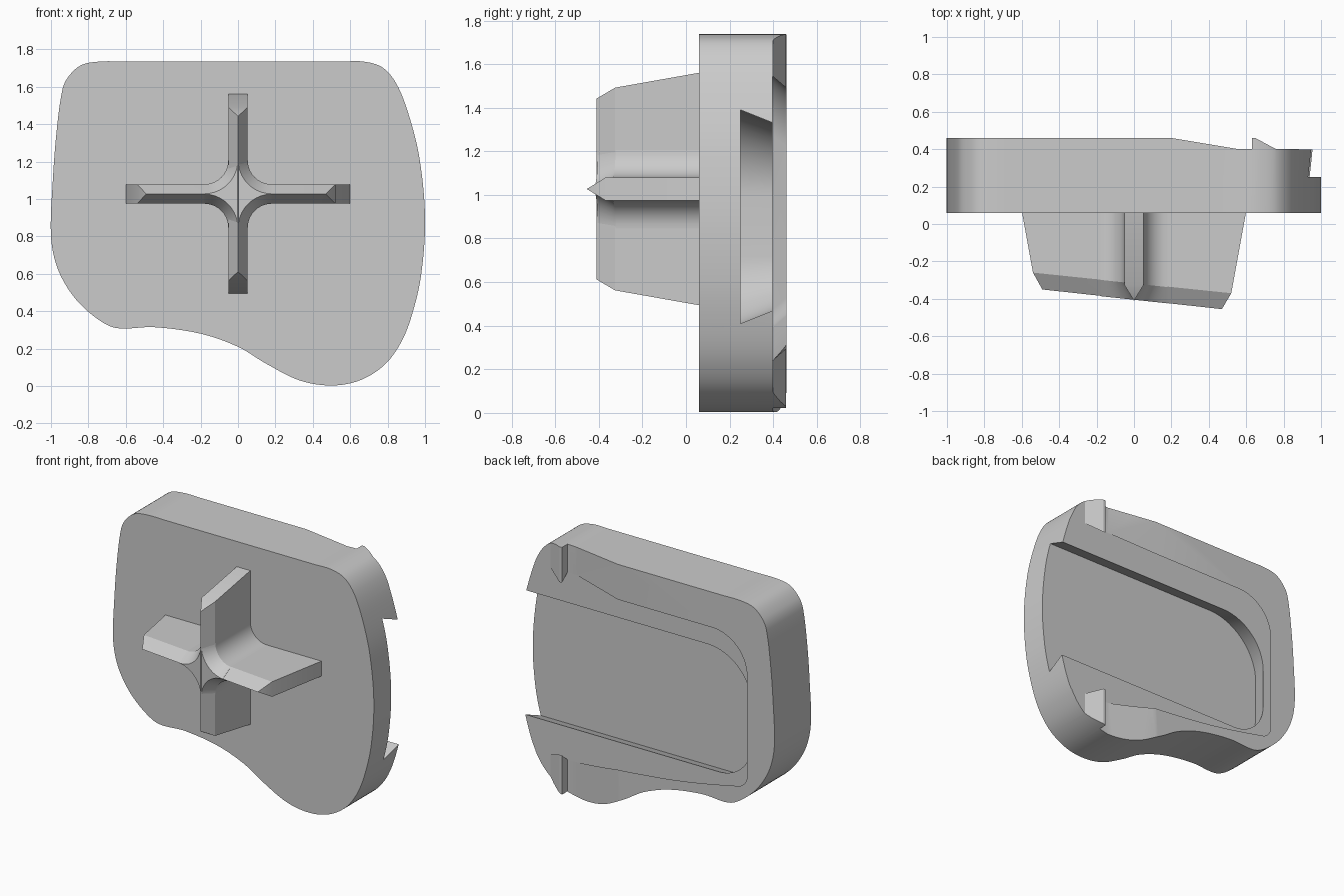
import bpy, bmesh, math
from mathutils import Vector

cube = bpy.data.objects.get("Cube")
if cube:
    bpy.data.objects.remove(cube, do_unlink=True)


def make_object(name, bm):
    bmesh.ops.remove_doubles(bm, verts=bm.verts, dist=0.0005)
    bmesh.ops.recalc_face_normals(bm, faces=bm.faces)
    mesh = bpy.data.meshes.new(name)
    bm.to_mesh(mesh)
    bm.free()
    obj = bpy.data.objects.new(name, mesh)
    bpy.context.collection.objects.link(obj)
    return obj


def loft(name, ring_a, ring_b):
    """Closed solid between two rings of 3D points."""
    bm = bmesh.new()
    a = [bm.verts.new(p) for p in ring_a]
    b = [bm.verts.new(p) for p in ring_b]
    n = len(a)
    for i in range(n):
        j = (i + 1) % n
        bm.faces.new((a[i], a[j], b[j], b[i]))
    bm.faces.new(a)
    bm.faces.new(b[::-1])
    return make_object(name, bm)


def at_depth(ring, y):
    return [(x, y, z) for x, z in ring]


def smooth_loop(points, steps=6):
    """Closed Catmull-Rom curve through the points."""
    pts = [Vector(p) for p in points]
    n, out = len(pts), []
    for i in range(n):
        p0, p1, p2, p3 = (pts[(i + k) % n] for k in (-1, 0, 1, 2))
        size = (p2 - p1).length
        m1 = (p2 - p0) * size / ((p1 - p0).length + size)
        m2 = (p3 - p1) * size / ((p3 - p2).length + size)
        for s in range(steps):
            t = s / steps
            u = 1 - t
            out.append(p1 * (1 + 2 * t) * u * u + m1 * t * u * u
                       + p2 * t * t * (3 - 2 * t) - m2 * t * t * u)
    return out


def rounded(corners, steps=14):
    """Polygon of (x, z, cut) corners, each rounded over its cut length."""
    out, n = [], len(corners)
    for i, (x, z, cut) in enumerate(corners):
        c = Vector((x, z))
        if not cut:
            out.append(c)
            continue
        d0 = (Vector(corners[i - 1][:2]) - c).normalized()
        d1 = (Vector(corners[(i + 1) % n][:2]) - c).normalized()
        w = math.sin(d0.angle(d1) / 2)
        for s in range(steps + 1):
            t = s / steps
            b0, b1, b2 = (1 - t) ** 2, 2 * w * t * (1 - t), t * t
            out.append(((c + d0 * cut) * b0 + c * b1 + (c + d1 * cut) * b2)
                       / (b0 + b1 + b2))
    return out


def subtract(target, cutter):
    mod = target.modifiers.new(cutter.name, 'BOOLEAN')
    mod.operation = 'DIFFERENCE'
    mod.solver = 'EXACT'
    mod.object = cutter
    bpy.context.view_layer.objects.active = target
    bpy.ops.object.modifier_apply(modifier=mod.name)
    bpy.data.objects.remove(cutter, do_unlink=True)


# Plate with an asymmetric outline
outline = smooth_loop([
    (-.74, 1.735), (-.6, 1.735), (.55, 1.735), (.67, 1.735), (.77, 1.705),
    (.845, 1.62), (.91, 1.46), (.97, 1.22), (1, .9), (.98, .6), (.93, .38),
    (.87, .23), (.78, .11), (.65, .03), (.5, .003), (.33, .03), (.15, .12),
    (0, .21), (-.2, .28), (-.45, .315), (-.65, .31), (-.76, .365),
    (-.88, .48), (-.965, .63), (-1, .8), (-.99, 1.1), (-.97, 1.36),
    (-.94, 1.58), (-.91, 1.65), (-.84, 1.715)])
plate = loft("plate", at_depth(outline, .06), at_depth(outline, .46))

# Rim ramps down towards the open side, leaving a ratchet tooth
ramp = [(.14, .47), (.56, .40), (.63, .40), (.63, .459), (.65, .459),
        (.76, .40), (1.2, .40), (1.2, .6), (.14, .6)]
subtract(plate, loft("ramp_cutter", [(x, y, -.2) for x, y in ramp],
                     [(x, y, 2) for x, y in ramp]))


# Undercut shelf inside the rim
def shelf(grow):
    left, top = -.79 - grow, 1.49 + grow
    return rounded([(1.3, top, 0), (left, top, .27), (left, .46 - grow, .07),
                    (-.3, .36 - grow, .25), (.3, .30 - grow, .25),
                    (1.3, .29 - grow, 0)])


subtract(plate, loft("shelf_cutter", at_depth(shelf(.055), .397),
                     at_depth(shelf(-.012), .475)))


# Dovetail channel, open on one side
def channel(grow):
    left, low, high = -.78 - grow, .47 - grow, 1.33 + grow
    return rounded([(1.3, high, 0), (left, high, .34 + grow),
                    (left, low, .25 + grow), (1.3, low, 0)])


subtract(plate, loft("channel_cutter", at_depth(channel(.06), .25),
                     at_depth(channel(-.004), .41)))

# Crossed keel fins with pointed edges
MID = 1.027
HALF = .052


def fin(name, base, shoulder, ridge, upright):
    """Each argument holds two (distance along fin, y) ends."""
    def place(along, y, across):
        if upright:
            return (across, y, MID + along)
        return (along, y, MID + across)

    bm = bmesh.new()
    for ends, half in ((base, HALF), (shoulder, HALF), (ridge, 0)):
        for along, y in ends:
            for side in (-half, half) if half else (0,):
                bm.verts.new(place(along, y, side))
    bmesh.ops.convex_hull(bm, input=bm.verts)
    bmesh.ops.dissolve_limit(bm, angle_limit=.02, verts=bm.verts, edges=bm.edges)
    return make_object(name, bm)


parts = [plate]
parts.append(fin("horizontal_fin", ((-.6, .07), (.6, .07)),
                 ((-.54, -.26), (.52, -.37)),
                 ((-.49, -.35), (.47, -.455)), False))
parts.append(fin("vertical_fin", ((-.535, .07), (.535, .07)),
                 ((-.465, -.325), (.465, -.325)),
                 ((-.415, -.41), (.415, -.41)), True))


# Concave fillets where the fins cross
def star(radius, y, reach=.18, steps=10):
    ring = []
    for q in range(4):
        turn = q * math.pi / 2
        cx = reach * math.sqrt(2) * math.cos(turn + math.pi / 4)
        cz = reach * math.sqrt(2) * math.sin(turn + math.pi / 4)
        for s in range(steps + 1):
            a = turn - math.pi / 2 - s / steps * math.pi / 2
            x, z = cx + radius * math.cos(a), cz + radius * math.sin(a)
            ring.append((x, y - (.107 * x if y < 0 else 0), MID + z))
    return ring


base, shoulder = star(.18 - HALF, .07), star(.18 - HALF, -.318)
parts.append(loft("keel_core", base, shoulder))
parts.append(loft("keel_core_tip", shoulder, star(.179, -.405)))

# Smooth curved walls, crisp edges
bpy.ops.object.select_all(action='DESELECT')
for part in parts:
    part.select_set(True)
bpy.context.view_layer.objects.active = plate
bpy.ops.object.shade_smooth_by_angle(angle=math.radians(25))
